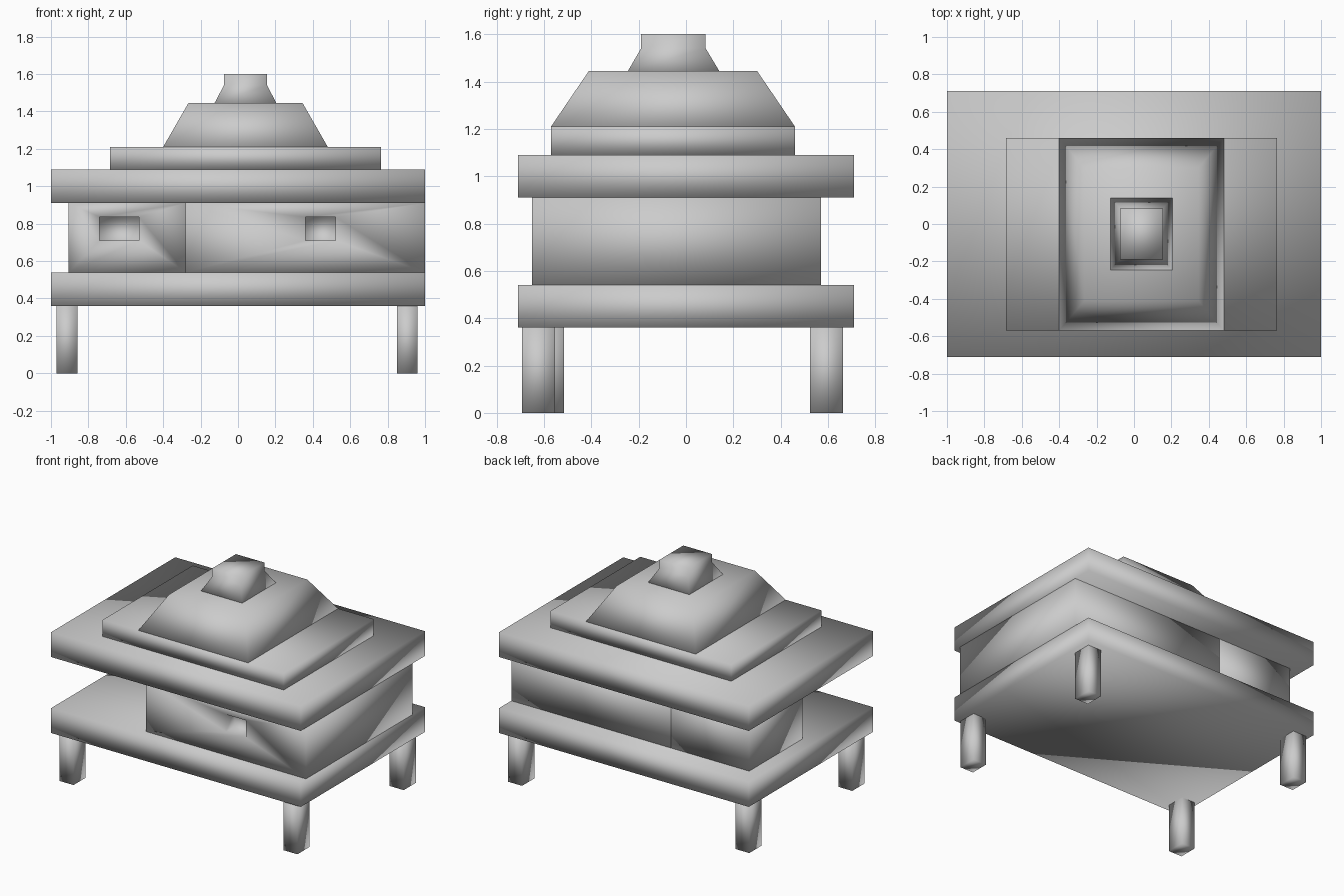
import bpy
import bmesh

# Remove the default cube
default_cube = bpy.data.objects.get("Cube")
if default_cube:
    bpy.data.objects.remove(default_cube, do_unlink=True)

# Single plain grey material
GREY = (0.6, 0.6, 0.6, 1.0)
grey = bpy.data.materials.new("plain_grey")
grey.use_nodes = True
grey.diffuse_color = GREY
for node in grey.node_tree.nodes:
    if node.type == 'BSDF_PRINCIPLED':
        node.inputs["Base Color"].default_value = GREY


def finish(name, bm):
    """Turn a bmesh into a smooth-shaded grey object."""
    bmesh.ops.recalc_face_normals(bm, faces=bm.faces[:])
    for face in bm.faces:
        face.smooth = True
    mesh = bpy.data.meshes.new(name)
    bm.to_mesh(mesh)
    bm.free()
    mesh.materials.append(grey)
    obj = bpy.data.objects.new(name, mesh)
    bpy.context.collection.objects.link(obj)
    return obj


def stack(rings):
    """Loft rectangles (x0, x1, y0, y1, z) from bottom to top, capped."""
    bm = bmesh.new()
    loops = []
    for x0, x1, y0, y1, z in rings:
        corners = ((x0, y0), (x1, y0), (x1, y1), (x0, y1))
        loops.append([bm.verts.new((x, y, z)) for x, y in corners])
    for low, high in zip(loops, loops[1:]):
        for i in range(4):
            j = (i + 1) % 4
            bm.faces.new((low[i], low[j], high[j], high[i]))
    bm.faces.new(loops[0][::-1])
    bm.faces.new(loops[-1])
    bm.normal_update()
    return bm


def box(x, y, z):
    return stack([(*x, *y, z[0]), (*x, *y, z[1])])


def room(name, x, y, z, win_x, win_z, depth=0.1):
    """Box with a rectangular window recessed into its front face."""
    bm = box(x, y, z)
    front = min(bm.faces, key=lambda f: f.normal.y)
    mid_x, mid_z = sum(x) / 2, sum(z) / 2
    # Frame around the opening
    bmesh.ops.inset_region(bm, faces=[front], thickness=0.05)
    for v in front.verts:
        v.co = (win_x[v.co.x > mid_x], y[0], win_z[v.co.z > mid_z])
    # Recess
    pane = bmesh.ops.extrude_discrete_faces(bm, faces=[front])["faces"][0]
    for v in pane.verts:
        v.co.y += depth
    return finish(name, bm)


# Base deck and roof slab
SLAB_X, SLAB_Y = (-1.0, 1.0), (-0.71, 0.71)
finish("base_deck", box(SLAB_X, SLAB_Y, (0.36, 0.54)))
finish("roof_slab", box(SLAB_X, SLAB_Y, (0.91, 1.09)))

# Rooms between the slabs
WALL_Z, WINDOW_Z = (0.54, 0.91), (0.71, 0.835)
room("main_room", (-0.28, 1.0), (-0.65, 0.57), WALL_Z, (0.36, 0.52), WINDOW_Z)
room("side_room", (-0.905, -0.28), (-0.04, 0.57), WALL_Z, (-0.74, -0.53), WINDOW_Z)

# Roof tier, sloped upper roof and cap
finish("roof_tier", box((-0.685, 0.765), (-0.57, 0.46), (1.09, 1.21)))
finish("upper_roof", stack([
    (-0.40, 0.48, -0.57, 0.46, 1.21),
    (-0.265, 0.345, -0.41, 0.30, 1.445),
]))
finish("roof_cap", stack([
    (-0.125, 0.205, -0.245, 0.14, 1.445),
    (-0.075, 0.155, -0.19, 0.083, 1.54),
    (-0.075, 0.155, -0.19, 0.083, 1.60),
]))

# Legs
for name, cx, cy in (
    ("front_left_leg", 0.905, -0.623),
    ("front_right_leg", -0.915, -0.585),
    ("back_left_leg", 0.905, 0.593),
    ("back_right_leg", -0.915, 0.593),
):
    finish(name, box((cx - 0.056, cx + 0.056), (cy - 0.07, cy + 0.07), (0.0, 0.36)))
